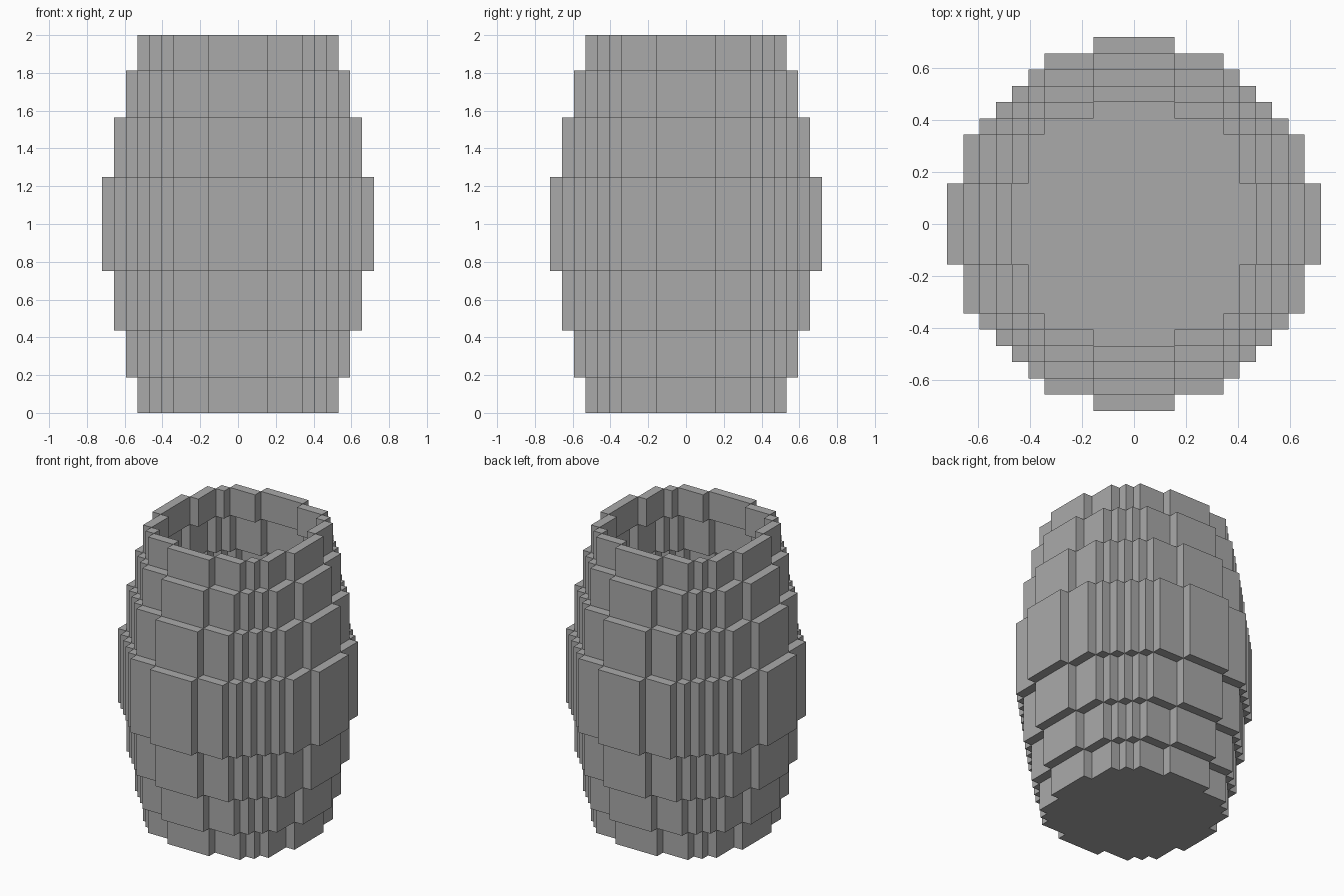
import bpy
import bmesh
from mathutils import Matrix, Vector

if "Cube" in bpy.data.objects:
    bpy.data.objects.remove(bpy.data.objects["Cube"], do_unlink=True)

U = 1 / 16          # size of one block
FLOOR = 0.006       # thickness of the floor plate

grey = bpy.data.materials.new("plain grey")
grey.use_nodes = True
colour = (0.4, 0.4, 0.4, 1)
grey.diffuse_color = colour
grey.node_tree.nodes["Principled BSDF"].inputs["Base Color"].default_value = colour


def finish(name, bm):
    bmesh.ops.recalc_face_normals(bm, faces=bm.faces)
    mesh = bpy.data.meshes.new(name)
    bm.to_mesh(mesh)
    bm.free()
    mesh.materials.append(grey)
    obj = bpy.data.objects.new(name, mesh)
    bpy.context.collection.objects.link(obj)
    return obj


def breaks(radius):
    """Positions where the stepped circle changes, in blocks."""
    return [-2.5, 2.5] + [5.5 + i for i in range(int(radius - 5.5) + 1)]


def stave_ring(name, radius, z0, z1):
    """One-block-thick ring of blocks that meet corner to corner."""
    bm = bmesh.new()
    b = breaks(radius)
    spans = list(zip(b, b[1:]))
    for turn in range(4):
        rot = Matrix.Rotation(turn * 1.5707963, 4, "Z")
        for (x0, x1), (y0, y1) in list(zip(spans, reversed(spans)))[:-1]:
            size = Vector(((x1 - x0) * U, (y1 - y0) * U, z1 - z0))
            mid = Vector(((x0 + x1) * U / 2, (y0 + y1) * U / 2, (z0 + z1) / 2))
            bmesh.ops.create_cube(
                bm, size=1,
                matrix=rot @ Matrix.Translation(mid) @ Matrix.Diagonal(size).to_4x4())
    return finish(name, bm)


def floor_plate(radius):
    """Thin plate with the stepped outline of the lowest ring."""
    bm = bmesh.new()
    b = breaks(radius)
    steps = list(zip(b[1:], reversed(b[1:])))
    quarter = []
    for i, (x, y) in enumerate(steps):
        quarter.append((x, y))
        if i + 1 < len(steps):
            quarter.append((x, steps[i + 1][1]))
    outline = []
    for turn in range(4):
        outline += quarter
        quarter = [(y, -x) for x, y in quarter]
    face = bm.faces.new([bm.verts.new((x * U, y * U, 0)) for x, y in outline])
    top = bmesh.ops.extrude_face_region(bm, geom=[face])["geom"]
    bmesh.ops.translate(bm, vec=(0, 0, FLOOR),
                        verts=[v for v in top if isinstance(v, bmesh.types.BMVert)])
    finish("floor", bm)


# Barrel wall: name, radius and height of each ring in blocks, bottom to top
rings = [("bottom_ring", 8.5, 3), ("lower_ring", 9.5, 4), ("lower_middle_ring", 10.5, 5),
         ("belly_ring", 11.5, 8), ("upper_middle_ring", 10.5, 5),
         ("upper_ring", 9.5, 4), ("top_ring", 8.5, 3)]
z = 0
for name, radius, height in rings:
    stave_ring(name, radius, max(z * U, FLOOR), (z + height) * U)
    z += height

# Closed bottom
floor_plate(8.5)
